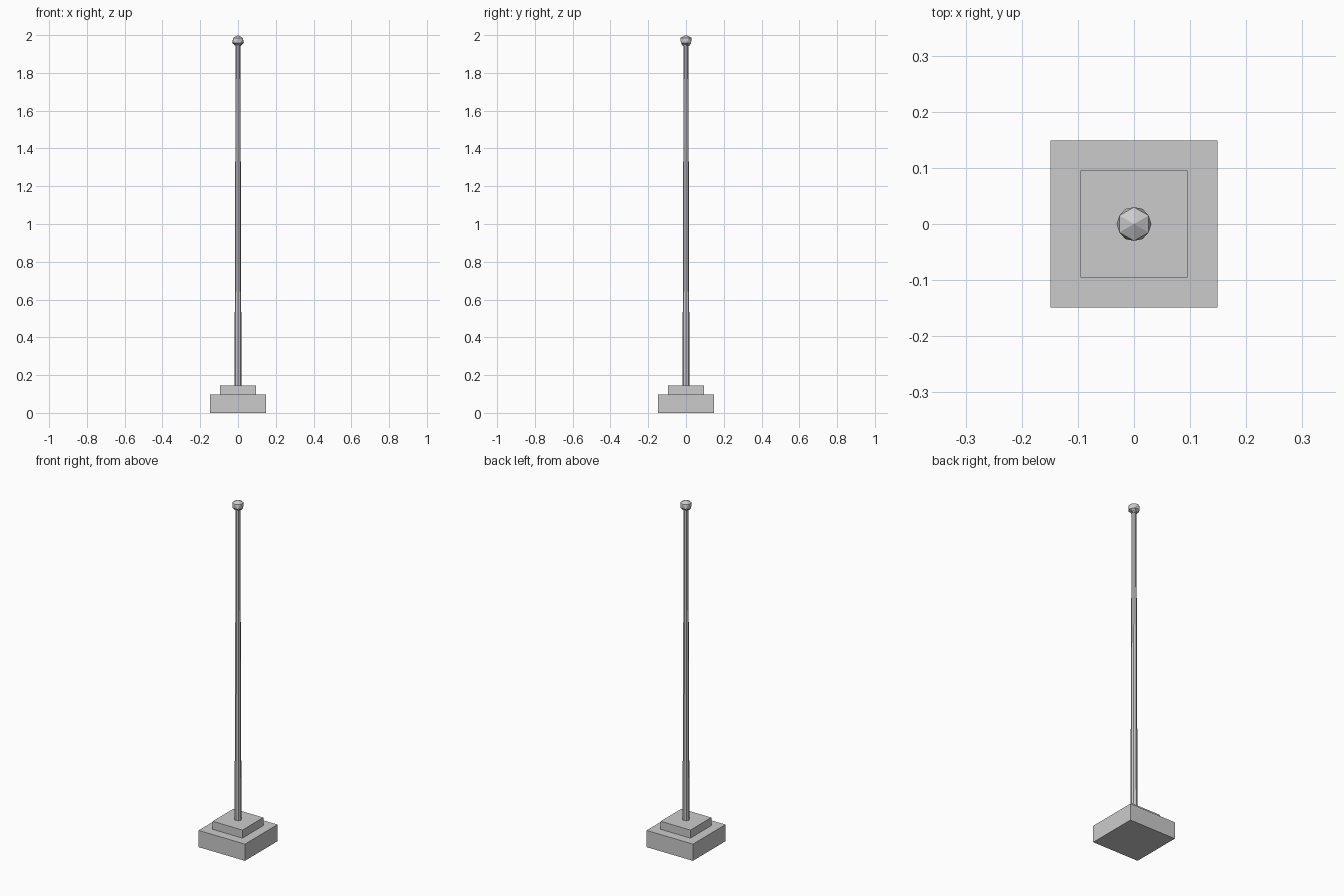
import bpy, bmesh
from math import cos, sin, pi, radians

if "Cube" in bpy.data.objects:
    bpy.data.objects.remove(bpy.data.objects["Cube"])

def box(name, size, z0, z1):
    bpy.ops.mesh.primitive_cube_add(size=1, location=(0, 0, (z0 + z1) / 2))
    o = bpy.context.object
    o.name = name
    o.scale = (size, size, z1 - z0)

def lathe(name, rings, sides, apex=None):
    """Flat-faced column; each ring is (radius, z, turn in degrees)."""
    bm = bmesh.new()
    loops = [[bm.verts.new((r * cos(radians(t) + 2 * pi * i / sides),
                            r * sin(radians(t) + 2 * pi * i / sides), z))
              for i in range(sides)] for r, z, t in rings]
    for (a, b), (ra, rb) in zip(zip(loops, loops[1:]), zip(rings, rings[1:])):
        for i in range(sides):
            j = (i + 1) % sides
            if ra[2] == rb[2]:
                bm.faces.new((a[i], a[j], b[j], b[i]))
            else:  # twisted band made of triangles
                bm.faces.new((a[i], a[j], b[i]))
                bm.faces.new((a[j], b[j], b[i]))
    bm.faces.new(loops[0][::-1])
    if apex is None:
        bm.faces.new(loops[-1])
    else:
        tip = bm.verts.new((0, 0, apex))
        for i in range(sides):
            bm.faces.new((loops[-1][i], loops[-1][(i + 1) % sides], tip))
    bmesh.ops.recalc_face_normals(bm, faces=bm.faces)
    me = bpy.data.meshes.new(name)
    bm.to_mesh(me)
    bm.free()
    bpy.context.collection.objects.link(bpy.data.objects.new(name, me))

# stepped plinth
box("base_block", 0.298, 0, 0.097)
box("upper_step", 0.191, 0.097, 0.144)
# tapered pole
lathe("pole", [(0.0185, 0.144, 0), (0.0125, 1.95, 0)], 8)
# faceted ball on top
lathe("finial_ball", [(0.017, 1.942, 30), (0.031, 1.958, 0), (0.030, 1.985, 30)], 6, apex=2.0)
